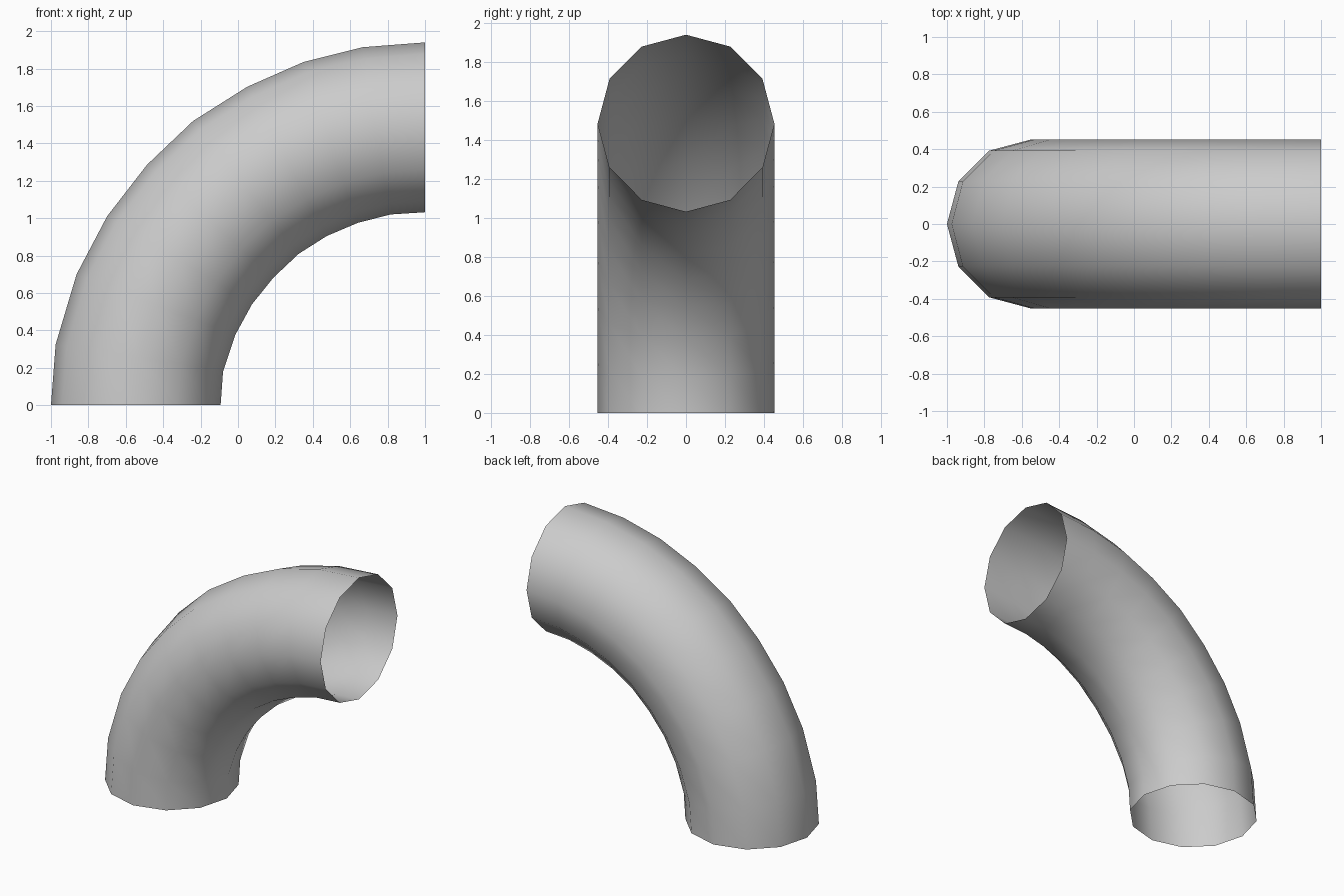
import bpy, bmesh, math
from mathutils import Vector

if "Cube" in bpy.data.objects:
    bpy.data.objects.remove(bpy.data.objects["Cube"])

SIDES = 12
HALF_WIDTH = 0.453

# outer and inner bend profiles in the XZ plane, one pair per ring
outer = [(-1, 0), (-0.975, 0.325), (-0.863, 0.70), (-0.70, 1.01), (-0.487, 1.285),
         (-0.24, 1.52), (0.05, 1.703), (0.35, 1.835), (0.665, 1.914), (1, 1.94)]
inner = [(-0.093, 0), (-0.08, 0.18), (-0.015, 0.375), (0.075, 0.54), (0.19, 0.683),
         (0.325, 0.81), (0.475, 0.905), (0.64, 0.975), (0.815, 1.02), (1, 1.032)]

# open twelve-sided elbow pipe
bm = bmesh.new()
rings = []
for (ox, oz), (ix, iz) in zip(outer, inner):
    o, i = Vector((ox, 0, oz)), Vector((ix, 0, iz))
    mid, arm = (o + i) / 2, (o - i) / 2
    ring = []
    for k in range(SIDES):
        a = math.tau * k / SIDES
        ring.append(bm.verts.new(mid + arm * math.cos(a) + Vector((0, HALF_WIDTH * math.sin(a), 0))))
    rings.append(ring)

for r0, r1 in zip(rings, rings[1:]):
    for k in range(SIDES):
        n = (k + 1) % SIDES
        # winding makes the normals point out of the pipe
        f = bm.faces.new((r0[k], r1[k], r1[n], r0[n]))
        f.smooth = True

# check one face on the outer side of the bend and flip all if inward
bm.normal_update()
if bm.faces[:][0].normal.x > 0:
    bmesh.ops.reverse_faces(bm, faces=bm.faces[:])

mesh = bpy.data.meshes.new("elbow_pipe")
bm.to_mesh(mesh)
bm.free()
pipe = bpy.data.objects.new("elbow_pipe", mesh)
bpy.context.collection.objects.link(pipe)
